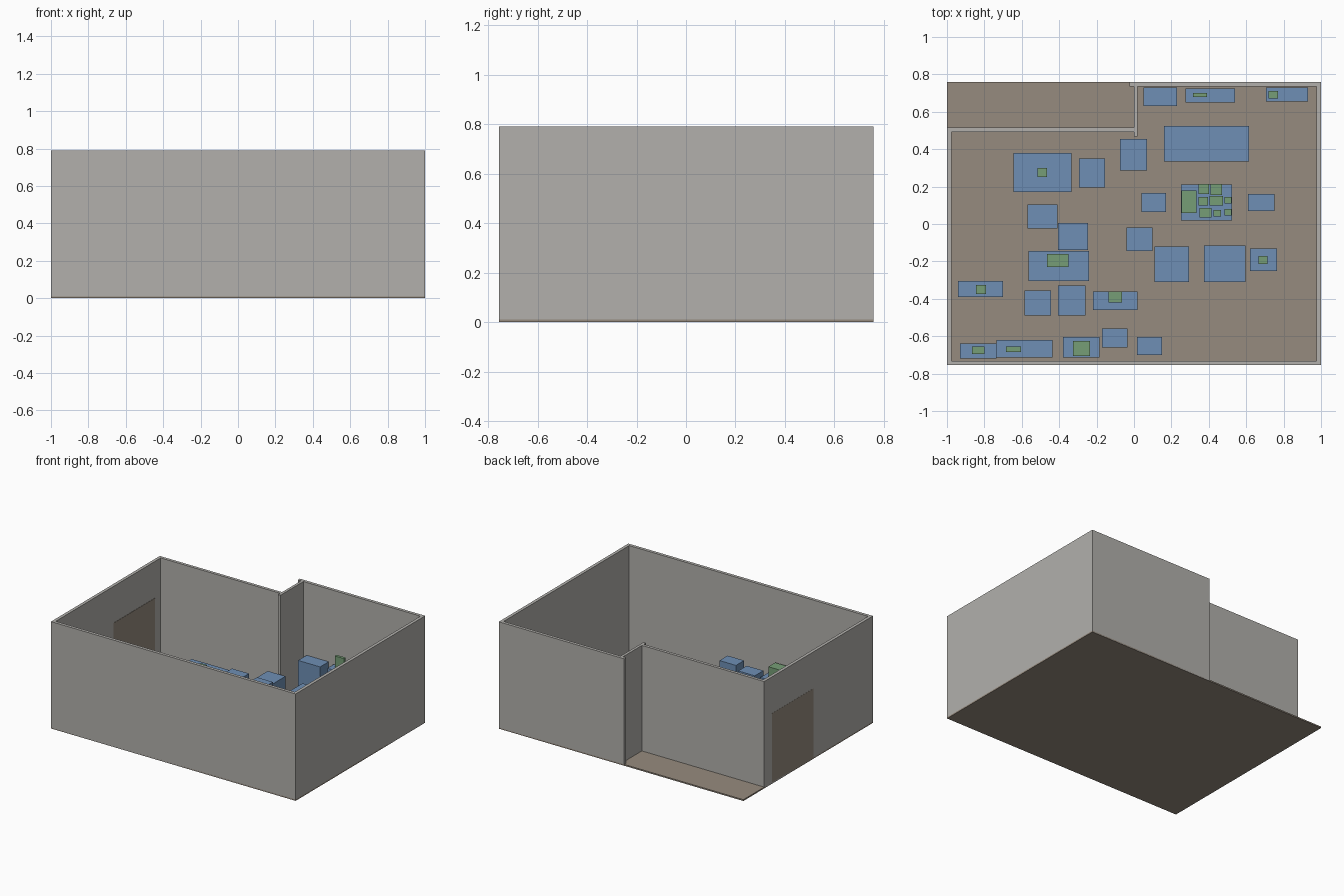
import bpy, bmesh


def material(name, r, g, b):
    def lin(c):
        c /= 255
        return c / 12.92 if c <= 0.04045 else ((c + 0.055) / 1.055) ** 2.4
    m = bpy.data.materials.new(name)
    m.diffuse_color = (lin(r), lin(g), lin(b), 1)
    return m


GREY = material("wall grey", 178, 176, 172)
TAN = material("floor tan", 150, 139, 126)
BLUE = material("furniture blue", 110, 143, 181)
GREEN = material("small item green", 118, 158, 118)


def box(name, x0, y0, x1, y1, z0, z1, mat):
    bm = bmesh.new()
    bmesh.ops.create_cube(bm, size=1)
    for v in bm.verts:
        v.co = (x1 if v.co.x > 0 else x0,
                y1 if v.co.y > 0 else y0,
                z1 if v.co.z > 0 else z0)
    mesh = bpy.data.meshes.new(name)
    bm.to_mesh(mesh)
    bm.free()
    mesh.materials.append(mat)
    ob = bpy.data.objects.new(name, mesh)
    bpy.context.collection.objects.link(ob)
    return ob


# floor slab, walls and door
F, H = 0.01, 0.79
box("floor", -1, -0.755, 1, 0.758, 0, F, TAN)
walls = [
    ("front_wall", -1, -0.755, 1, -0.732),
    ("right_wall", 0.977, -0.732, 1, 0.735),
    ("left_wall", -1, -0.732, -0.977, 0.493),
    ("inner_back_wall", -1, 0.493, 0, 0.515),
    ("partition_wall", 0, 0.468, 0.02, 0.735),
    ("back_wall", -0.025, 0.735, 1, 0.758),
]
for w in walls:
    box(*w, 0.002, H, GREY)
box("door", -1.001, -0.06, -0.975, 0.425, F, 0.52, TAN)

# furniture: footprint (x0, y0, x1, y1) and top height
storage = [
    (0.05, 0.63, 0.23, 0.73, 0.255), (0.275, 0.65, 0.54, 0.725, 0.25),
    (0.705, 0.655, 0.93, 0.73, 0.22), (-0.94, -0.39, -0.70, -0.305, 0.21),
    (-0.93, -0.72, -0.735, -0.64, 0.19), (-0.735, -0.715, -0.435, -0.62, 0.17),
    (-0.38, -0.715, -0.185, -0.605, 0.175), (-0.22, -0.46, 0.02, -0.36, 0.20),
]
tables = [
    (-0.645, 0.17, -0.335, 0.38, 0.175), (0.25, 0.02, 0.525, 0.21, 0.21),
    (-0.565, -0.305, -0.24, -0.145, 0.19), (0.375, -0.31, 0.595, -0.115, 0.17),
    (0.62, -0.25, 0.765, -0.13, 0.17), (0.16, 0.335, 0.615, 0.525, 0.155),
]
chairs = [
    (-0.295, 0.195, -0.155, 0.35, 0.21), (-0.075, 0.285, 0.07, 0.455, 0.21),
    (0.04, 0.065, 0.17, 0.165, 0.305), (0.61, 0.07, 0.75, 0.16, 0.28),
    (-0.57, -0.025, -0.41, 0.105, 0.23), (-0.405, -0.14, -0.245, 0.005, 0.23),
    (-0.04, -0.145, 0.10, -0.02, 0.23), (0.11, -0.31, 0.295, -0.12, 0.21),
    (-0.585, -0.49, -0.445, -0.355, 0.23), (-0.405, -0.49, -0.26, -0.33, 0.23),
    (-0.17, -0.66, -0.035, -0.56, 0.20), (0.015, -0.70, 0.15, -0.605, 0.21),
]
for kind, group in (("cabinet", storage), ("table", tables), ("chair", chairs)):
    for i, (x0, y0, x1, y1, top) in enumerate(group, 1):
        box(f"{kind}_{i}", x0, y0, x1, y1, F, top, BLUE)

# tableware on the dining table
tableware = [
    (0.255, 0.06, 0.335, 0.18), (0.345, 0.16, 0.40, 0.215),
    (0.41, 0.155, 0.47, 0.215), (0.345, 0.10, 0.395, 0.145),
    (0.405, 0.10, 0.475, 0.15), (0.485, 0.11, 0.52, 0.145),
    (0.35, 0.035, 0.415, 0.085), (0.425, 0.04, 0.465, 0.075),
    (0.485, 0.045, 0.52, 0.08),
]
for i, t in enumerate(tableware, 1):
    box(f"tableware_{i}", *t, 0.21, 0.235, GREEN)

# single items standing on furniture: footprint, bottom, top
items = [
    (0.315, 0.68, 0.39, 0.70, 0.25, 0.34), (0.72, 0.67, 0.77, 0.71, 0.22, 0.29),
    (-0.515, 0.25, -0.465, 0.30, 0.175, 0.21), (-0.465, -0.23, -0.35, -0.16, 0.19, 0.23),
    (0.665, -0.215, 0.715, -0.17, 0.17, 0.23), (-0.845, -0.375, -0.79, -0.325, 0.21, 0.27),
    (-0.135, -0.42, -0.065, -0.36, 0.20, 0.26), (-0.865, -0.695, -0.80, -0.655, 0.19, 0.25),
    (-0.685, -0.685, -0.605, -0.655, 0.17, 0.25), (-0.325, -0.705, -0.235, -0.625, 0.175, 0.26),
]
for i, t in enumerate(items, 1):
    box(f"small_item_{i}", *t, GREEN)
